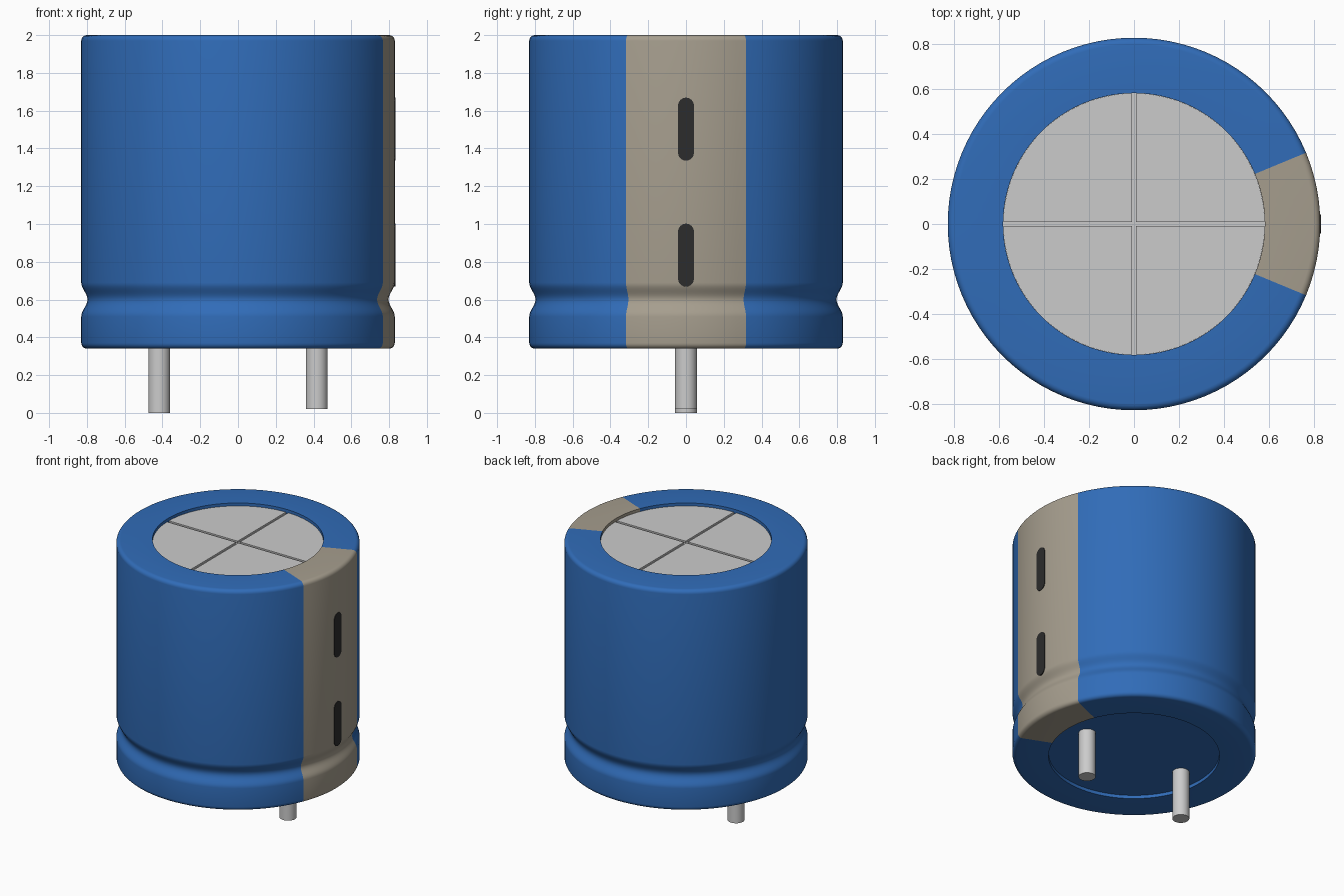
import bpy, bmesh
from math import sin, cos, pi, radians, sqrt

if "Cube" in bpy.data.objects:
    bpy.data.objects.remove(bpy.data.objects["Cube"])


def material(name, rgb):
    m = bpy.data.materials.new(name)
    m.diffuse_color = (*rgb, 1)
    m.use_nodes = True
    m.node_tree.nodes["Principled BSDF"].inputs["Base Color"].default_value = m.diffuse_color
    return m


BLUE = material("blue_sleeve", (0.03, 0.15, 0.48))
TAN = material("tan_stripe", (0.38, 0.34, 0.27))
DARK = material("dark_mark", (0.025, 0.025, 0.025))


def finish(name, bm, mat=None, angle=35):
    bmesh.ops.recalc_face_normals(bm, faces=bm.faces)
    me = bpy.data.meshes.new(name)
    bm.to_mesh(me)
    bm.free()
    ob = bpy.data.objects.new(name, me)
    bpy.context.collection.objects.link(ob)
    if mat:
        me.materials.append(mat)
    bpy.ops.object.select_all(action='DESELECT')
    ob.select_set(True)
    bpy.context.view_layer.objects.active = ob
    bpy.ops.object.shade_smooth_by_angle(angle=radians(angle))
    return ob


def sweep(name, profile, a0, a1, steps, mat):
    """Turn a closed (r, z) profile around z from angle a0 to a1 degrees."""
    bm = bmesh.new()
    rings = []
    for i in range(steps + 1):
        a = radians(a0 + (a1 - a0) * i / steps)
        rings.append([bm.verts.new((r * cos(a), r * sin(a), z)) for r, z in profile])
    n = len(profile)
    for p, q in zip(rings, rings[1:]):
        for j in range(n):
            k = (j + 1) % n
            bm.faces.new((p[j], q[j], q[k], p[k]))
    return finish(name, bm, mat)


def prism(name, points, offset, mat=None):
    """Extrude a flat outline along an offset vector."""
    bm = bmesh.new()
    f = bm.faces.new([bm.verts.new(p) for p in points])
    ext = bmesh.ops.extrude_face_region(bm, geom=[f])["geom"]
    bmesh.ops.translate(bm, vec=offset,
                        verts=[v for v in ext if isinstance(v, bmesh.types.BMVert)])
    return finish(name, bm, mat)


def cylinder(name, x, radius, z0, z1, segs, mat=None):
    pts = [(x + radius * cos(2 * pi * i / segs), radius * sin(2 * pi * i / segs), z0)
           for i in range(segs)]
    return prism(name, pts, (0, 0, z1 - z0), mat)


# Sleeve profile: rounded corners, crimp groove and inner lip
R, HOLE, BOT, TOP, FIL = 0.83, 0.583, 0.34, 2.0, 0.03
corner = [i * pi / 10 for i in range(6)]
profile = [(HOLE, BOT)]
profile += [(R - FIL + FIL * sin(t), BOT + FIL - FIL * cos(t)) for t in corner]
profile += [(R - 0.0165 * (1 + cos(pi * u / 8)), 0.60 + 0.09 * u / 8) for u in range(-8, 9)]
profile += [(R - FIL + FIL * cos(t), TOP - FIL + FIL * sin(t)) for t in corner]
profile += [(HOLE, TOP)]

# Blue sleeve and polarity stripe
sweep("sleeve", profile, 22.5, 337.5, 84, BLUE)
sweep("polarity_stripe", profile, -22.5, 22.5, 12, TAN)

# Minus marks on the stripe
for name, zc in (("lower_minus_mark", 0.835), ("upper_minus_mark", 1.502)):
    w, h = 0.042, 0.125
    pts = []
    for side in (1, -1):
        for i in range(13):
            t = pi * i / 12
            pts.append((0.80, side * w * cos(t), zc + side * (h + w * sin(t))))
    prism(name, pts, (0.033, 0, 0), DARK)

# Metal lid: base disc with four raised quarters leaving a cross score
cylinder("lid_base", 0, HOLE, 1.90, 1.965, 96)
g = 0.01
rr = HOLE - 0.0005
a = math_a = sqrt(rr * rr - g * g)
for q in range(4):
    t0 = g / rr
    arc = [t0 + (pi / 2 - 2 * t0) * i / 24 for i in range(25)]
    flat = [(g, g)] + [(rr * cos(t), rr * sin(t)) for t in arc]
    c, s = cos(q * pi / 2), sin(q * pi / 2)
    prism(f"lid_quarter_{q + 1}", [(x * c - y * s, x * s + y * c, 1.964) for x, y in flat],
          (0, 0, 0.014))

# Bottom seal and the two pins
cylinder("bottom_seal", 0, HOLE, 0.365, 0.42, 96, BLUE)
cylinder("long_pin", -0.417, 0.058, 0.0, 0.40, 32)
cylinder("short_pin", 0.417, 0.058, 0.02, 0.40, 32)
